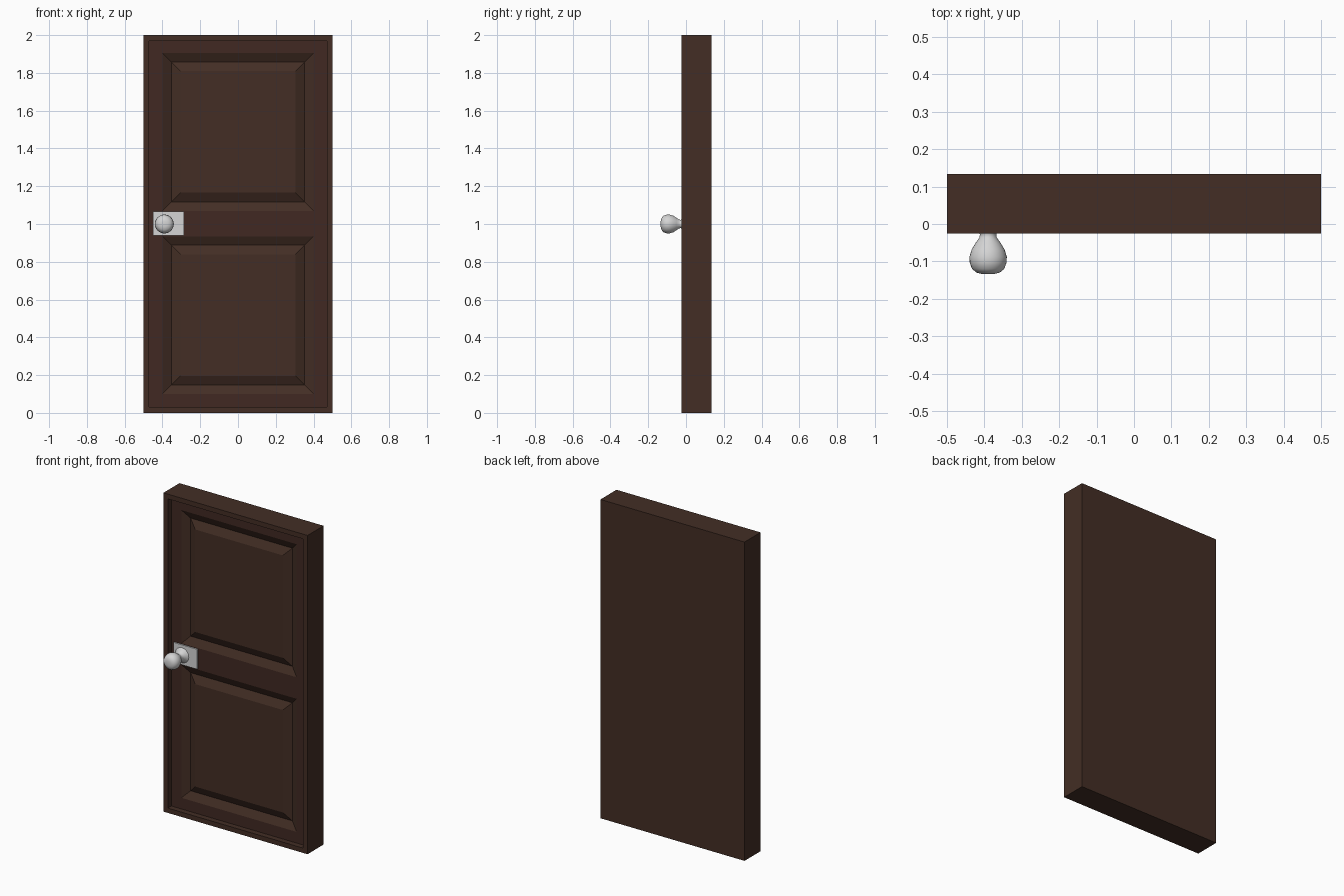
import bpy, bmesh, math

if "Cube" in bpy.data.objects:
    bpy.data.objects.remove(bpy.data.objects["Cube"])


def material(name, rgb):
    m = bpy.data.materials.new(name)
    m.diffuse_color = (*rgb, 1.0)
    m.use_nodes = True
    m.node_tree.nodes["Principled BSDF"].inputs["Base Color"].default_value = m.diffuse_color
    return m


wood = material("dark brown wood", (0.056, 0.027, 0.018))
red_wood = material("reddish brown wood", (0.052, 0.022, 0.016))
metal = material("silver metal", (0.66, 0.66, 0.66))


def finish(bm, name, mat):
    bmesh.ops.remove_doubles(bm, verts=bm.verts[:], dist=1e-5)
    me = bpy.data.meshes.new(name)
    bm.to_mesh(me)
    bm.free()
    me.materials.append(mat)
    ob = bpy.data.objects.new(name, me)
    bpy.context.scene.collection.objects.link(ob)
    return ob


def rect(bm, x0, x1, z0, z1, y):
    """Four corners, counter-clockwise seen from the front."""
    return [bm.verts.new((x, y, z)) for x, z in ((x0, z0), (x1, z0), (x1, z1), (x0, z1))]


def stepped(name, mat, rects, cap_back, cap_front):
    """Bridge a series of rectangles into a moulded shape."""
    bm = bmesh.new()
    loops = [rect(bm, *r) for r in rects]
    for a, b in zip(loops, loops[1:]):
        for i in range(4):
            j = (i + 1) % 4
            bm.faces.new((a[i], a[j], b[j], b[i]))
    if cap_back:
        bm.faces.new(loops[0][::-1])
    if cap_front:
        bm.faces.new(loops[-1])
    return finish(bm, name, mat)


BACK, FRONT, LEAF, GROOVE = 0.134, -0.025, 0.01, 0.035

# outer frame: sides, back, raised rim and its inner step
stepped("door_frame", wood, [
    (-0.5, 0.5, 0, 2, BACK), (-0.5, 0.5, 0, 2, FRONT),
    (-0.47, 0.47, 0.03, 1.97, FRONT), (-0.47, 0.47, 0.03, 1.97, LEAF)], True, False)

# stiles and rails: a recessed sheet with two panel openings
panels = {"lower_panel": (0.10, 0.935), "upper_panel": (1.07, 1.905)}
xs = [-0.47, -0.4, 0.4, 0.47]
zs = [0.03, 0.10, 0.935, 1.07, 1.905, 1.97]
bm = bmesh.new()
for i in range(3):
    for k in range(5):
        if not (i == 1 and k in (1, 3)):
            bm.faces.new(rect(bm, xs[i], xs[i + 1], zs[k], zs[k + 1], LEAF))
finish(bm, "stiles_and_rails", red_wood)

# raised panels surrounded by V grooves
for name, (z0, z1) in panels.items():
    stepped(name, wood, [
        (-0.4 + d, 0.4 - d, z0 + d, z1 - d, y)
        for d, y in ((0, LEAF), (0.047, GROOVE), (0.096, LEAF))], False, True)

# knob plate
stepped("knob_plate", metal, [
    (-0.45, -0.285, 0.94, 1.065, LEAF + 0.001),
    (-0.45, -0.285, 0.94, 1.065, LEAF - 0.008)], True, True)

# turned knob with flared base
profile = [(0.048, 0.003), (0.038, -0.006), (0.028, -0.016), (0.022, -0.027),
           (0.023, -0.036), (0.033, -0.05), (0.044, -0.068), (0.05, -0.088),
           (0.049, -0.104), (0.043, -0.12), (0.031, -0.13), (0.015, -0.134), (0, -0.134)]
bm = bmesh.new()
vs = [bm.verts.new((-0.39 + r, y, 1.0)) for r, y in profile]
edges = [bm.edges.new(p) for p in zip(vs, vs[1:])]
bmesh.ops.spin(bm, geom=vs + edges, cent=(-0.39, 0, 1.0), axis=(0, 1, 0),
               angle=2 * math.pi, steps=32)
bmesh.ops.remove_doubles(bm, verts=bm.verts[:], dist=1e-5)
bmesh.ops.holes_fill(bm, edges=[e for e in bm.edges if e.is_boundary], sides=0)
bmesh.ops.recalc_face_normals(bm, faces=bm.faces[:])
knob = finish(bm, "knob", metal)
bpy.context.view_layer.objects.active = knob
knob.select_set(True)
bpy.ops.object.shade_smooth_by_angle(angle=math.radians(50))
